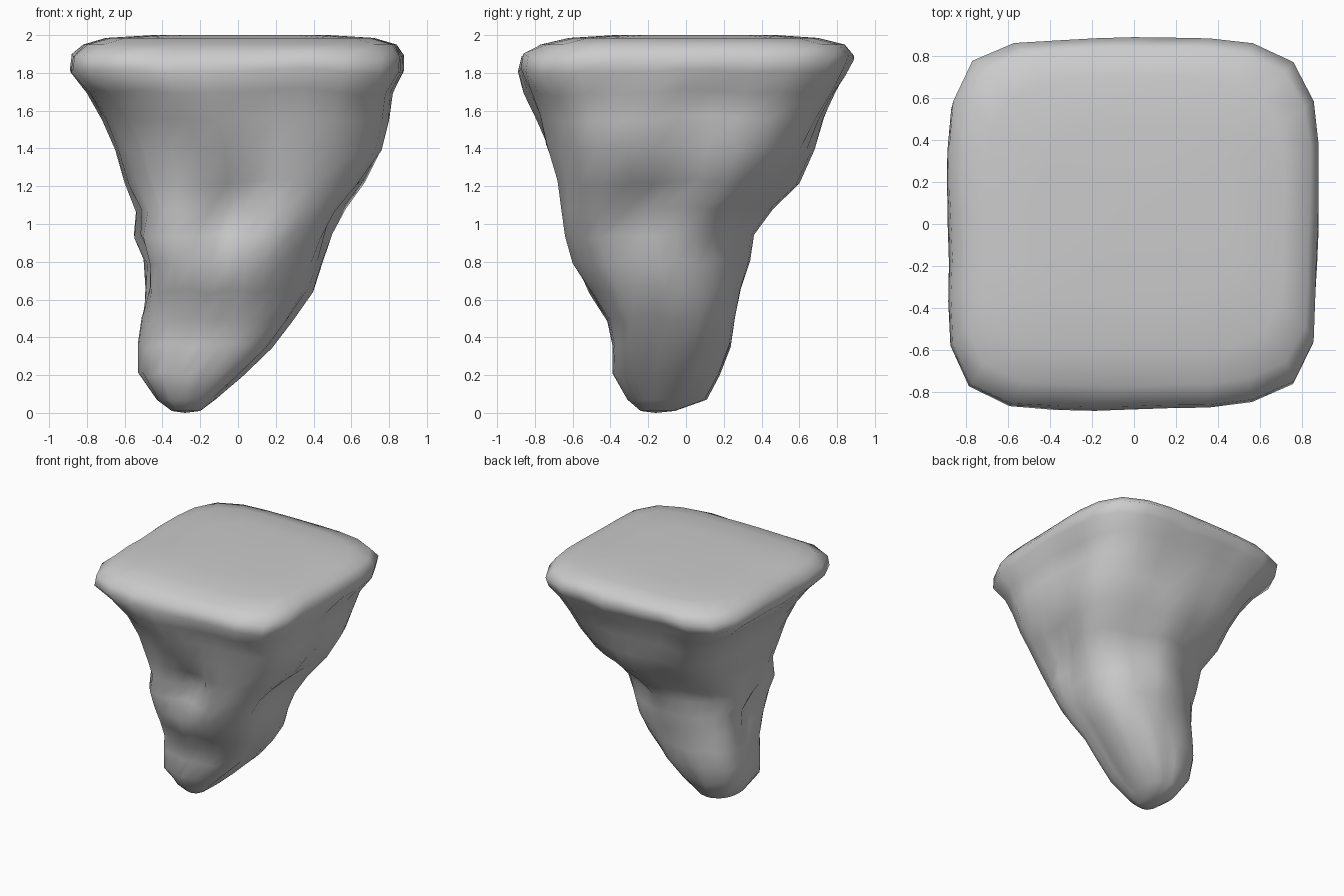
import bpy, bmesh, math
from mathutils import Vector, noise

if "Cube" in bpy.data.objects:
    bpy.data.objects.remove(bpy.data.objects["Cube"])

# Ring levels: z, x min, x max, y min, y max, squareness
LEVELS = [
    (0.01, -0.35, -0.20, -0.24, -0.06, 2.2),
    (0.07, -0.43, -0.12, -0.31, 0.11, 2.2),
    (0.21, -0.53, 0.03, -0.39, 0.18, 2.4),
    (0.36, -0.53, 0.18, -0.39, 0.24, 2.6),
    (0.50, -0.51, 0.29, -0.42, 0.26, 2.7),
    (0.65, -0.49, 0.40, -0.51, 0.29, 2.8),
    (0.80, -0.50, 0.45, -0.60, 0.34, 2.8),
    (0.94, -0.55, 0.50, -0.64, 0.36, 2.8),
    (1.08, -0.54, 0.57, -0.66, 0.46, 2.8),
    (1.22, -0.60, 0.67, -0.68, 0.60, 2.9),
    (1.40, -0.65, 0.76, -0.74, 0.68, 3.0),
    (1.56, -0.72, 0.80, -0.79, 0.73, 3.5),
    (1.70, -0.80, 0.82, -0.86, 0.79, 4.2),
    (1.81, -0.89, 0.88, -0.89, 0.85, 5.0),
    (1.89, -0.88, 0.88, -0.87, 0.89, 5.0),
    (1.95, -0.82, 0.84, -0.77, 0.84, 4.5),
    (1.985, -0.70, 0.72, -0.62, 0.70, 4.0),
    (2.00, -0.45, 0.48, -0.38, 0.48, 3.0),
]
# Hollows in the rock: direction in degrees, height, depth, angular width, height width
DENTS = [
    (262, 1.05, 0.34, 24, 0.20),
    (350, 1.08, 0.22, 20, 0.15),
    (12, 1.62, 0.08, 14, 0.12),
    (185, 0.80, 0.22, 24, 0.18),
    (60, 1.05, 0.14, 18, 0.30),
    (125, 1.00, 0.14, 18, 0.30),
]
SEGMENTS = 32


def dent(angle, z):
    total = 0
    for direction, height, depth, wide, tall in DENTS:
        d = (math.degrees(angle) - direction + 180) % 360 - 180
        total += depth * math.exp(-(d / wide) ** 2 - ((z - height) / tall) ** 2)
    return total


def fit(value, low, high, new_low, new_high):
    return new_low + (value - low) / (high - low) * (new_high - new_low)


def ring(level):
    z, x0, x1, y0, y1, p = level
    pts = []
    for i in range(SEGMENTS):
        a = math.tau * i / SEGMENTS
        c, s = math.cos(a), math.sin(a)
        r = (abs(c) ** p + abs(s) ** p) ** (-1 / p)
        bump = noise.noise(Vector((c * 2.2, s * 2.2, z * 2.5 + 4)))
        r *= 1 + 0.06 * bump * (1 if z < 1.75 else 0.5)
        r *= 1 - dent(a, z)
        pts.append((r * c, r * s, a))
    xs, ys = [q[0] for q in pts], [q[1] for q in pts]
    result = []
    for x, y, a in pts:
        lift = 0.035 * noise.noise(Vector((x * 3, y * 3, z + 9)))
        lift *= 1 if 0.1 < z < 1.94 else 0
        result.append((fit(x, min(xs), max(xs), x0, x1),
                       fit(y, min(ys), max(ys), y0, y1), z + lift))
    return result


# Floating rock: stacked rings bridged into one closed skin
bm = bmesh.new()
rings = [[bm.verts.new(co) for co in ring(level)] for level in LEVELS]
for lower, upper in zip(rings, rings[1:]):
    for i in range(SEGMENTS):
        j = (i + 1) % SEGMENTS
        bm.faces.new((lower[i], lower[j], upper[j], upper[i]))

# Bottom tip and flat crown
tip = bm.verts.new((-0.28, -0.16, 0))
crown = bm.verts.new((0, 0.05, 2.0))
for i in range(SEGMENTS):
    j = (i + 1) % SEGMENTS
    bm.faces.new((tip, rings[0][j], rings[0][i]))
    bm.faces.new((crown, rings[-1][i], rings[-1][j]))
bmesh.ops.recalc_face_normals(bm, faces=bm.faces)
for face in bm.faces:
    face.smooth = True
mesh = bpy.data.meshes.new("floating_rock")
bm.to_mesh(mesh)
bm.free()
rock = bpy.data.objects.new("floating_rock", mesh)
bpy.context.collection.objects.link(rock)
